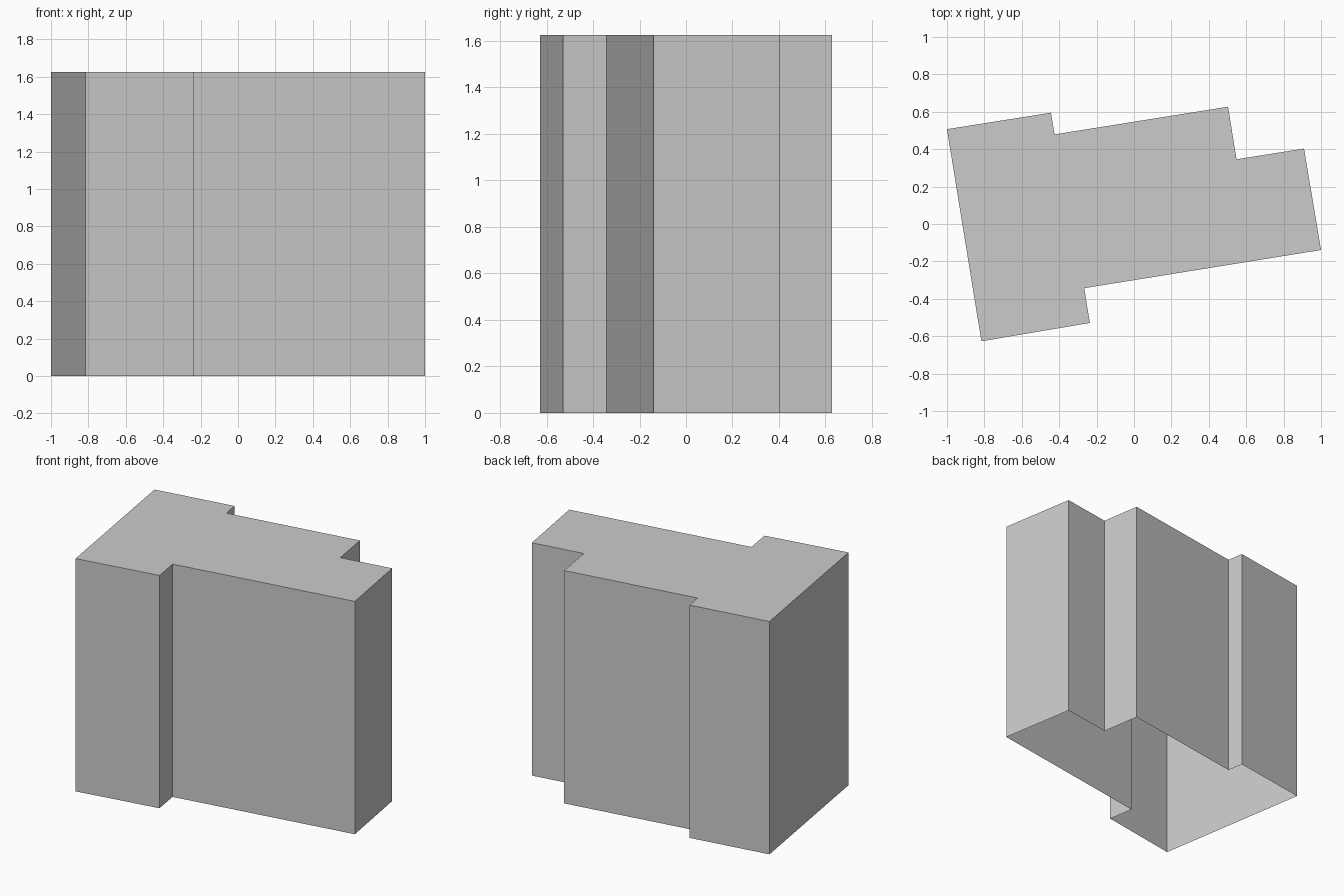
import bpy
import bmesh

cube = bpy.data.objects.get("Cube")
if cube:
    bpy.data.objects.remove(cube, do_unlink=True)

HEIGHT = 1.626

# Floor plan, counter-clockwise from the front corner
PLAN = [
    (-0.816, -0.627), (-0.236, -0.529), (-0.266, -0.343), (1.0, -0.139),
    (0.909, 0.403), (0.548, 0.346), (0.503, 0.627), (-0.425, 0.479),
    (-0.444, 0.595), (-1.0, 0.507),
]


def make_material(name, colour):
    mat = bpy.data.materials.new(name)
    mat.use_nodes = True
    mat.diffuse_color = colour
    mat.node_tree.nodes["Principled BSDF"].inputs["Base Color"].default_value = colour
    return mat


def make_shell(name, plan, height, mat):
    """Walls and flat roof, open underneath."""
    bm = bmesh.new()
    low = [bm.verts.new((x, y, 0)) for x, y in plan]
    top = [bm.verts.new((x, y, height)) for x, y in plan]
    # Walls
    for i in range(len(plan)):
        j = (i + 1) % len(plan)
        bm.faces.new((low[i], low[j], top[j], top[i]))
    # Roof
    bm.faces.new(top)
    mesh = bpy.data.meshes.new(name)
    bm.to_mesh(mesh)
    bm.free()
    mesh.materials.append(mat)
    obj = bpy.data.objects.new(name, mesh)
    bpy.context.collection.objects.link(obj)
    return obj


grey = make_material("light grey", (0.6, 0.6, 0.6, 1))
make_shell("building_shell", PLAN, HEIGHT, grey)
